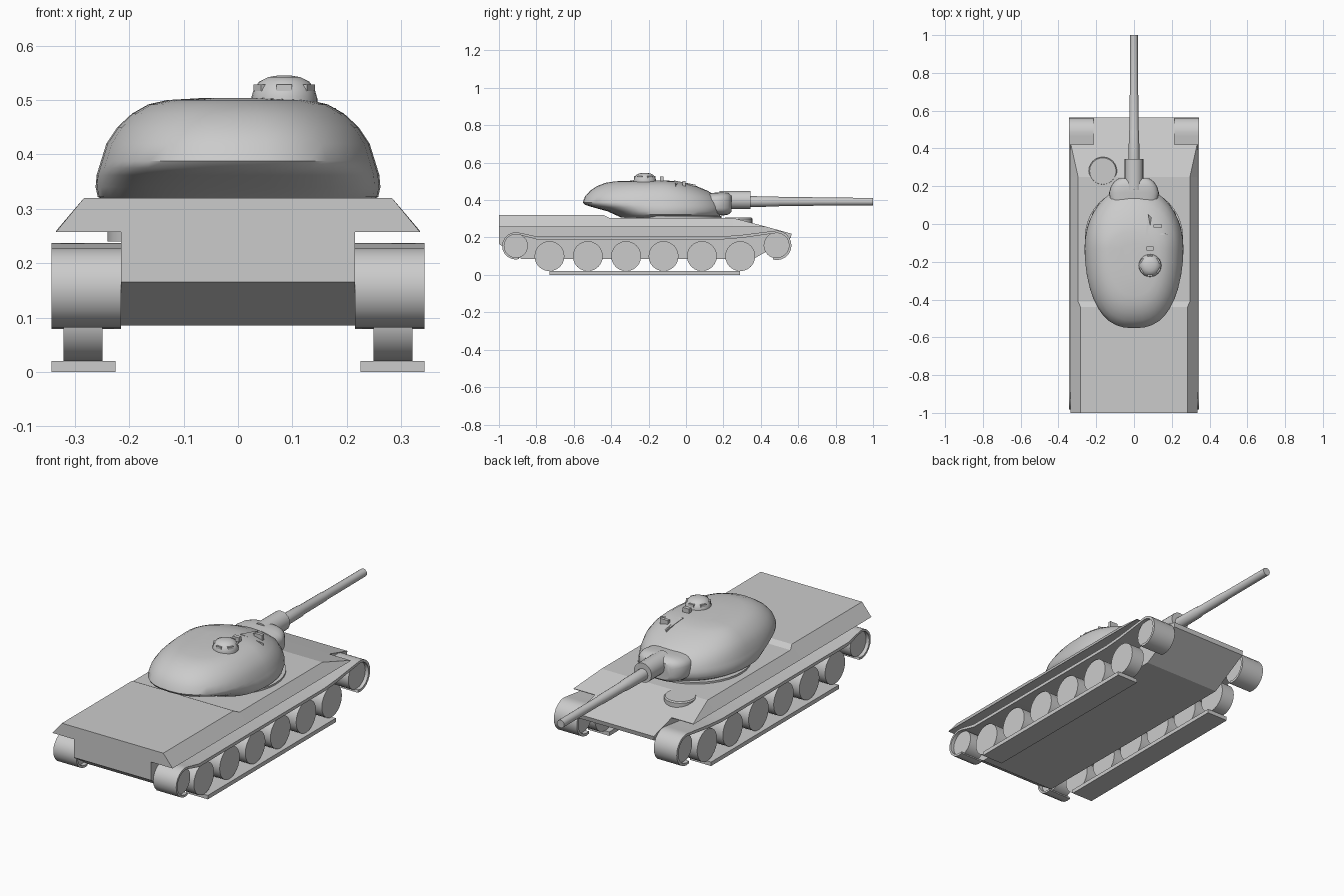
import bpy, bmesh
from math import sin, cos, pi, radians, copysign

if "Cube" in bpy.data.objects:
    bpy.data.objects.remove(bpy.data.objects["Cube"])


def finish(name, bm, smooth=None):
    bmesh.ops.recalc_face_normals(bm, faces=bm.faces)
    me = bpy.data.meshes.new(name)
    bm.to_mesh(me)
    bm.free()
    ob = bpy.data.objects.new(name, me)
    bpy.context.collection.objects.link(ob)
    if smooth:
        bpy.ops.object.select_all(action='DESELECT')
        ob.select_set(True)
        bpy.context.view_layer.objects.active = ob
        bpy.ops.object.shade_smooth_by_angle(angle=radians(smooth))
    return ob


def loft(name, rings, smooth=None):
    """Skin a list of closed rings and cap both ends."""
    bm = bmesh.new()
    vs = [[bm.verts.new(p) for p in r] for r in rings]
    n = len(rings[0])
    for a, b in zip(vs, vs[1:]):
        for i in range(n):
            bm.faces.new((a[i], a[(i + 1) % n], b[(i + 1) % n], b[i]))
    bm.faces.new(vs[0])
    bm.faces.new(vs[-1])
    return finish(name, bm, smooth)


def prism(name, pts, x0, x1, smooth=None):
    """Extrude a (y, z) profile across x."""
    return loft(name, [[(x, y, z) for y, z in pts] for x in (x0, x1)], smooth)


def circle(cy, cz, r, n=24):
    return [(cy + r * cos(2 * pi * i / n), cz + r * sin(2 * pi * i / n)) for i in range(n)]


def arc(cy, cz, r, a0, a1, n=12):
    return [(cy + r * cos(radians(a0 + (a1 - a0) * i / n)),
             cz + r * sin(radians(a0 + (a1 - a0) * i / n))) for i in range(n + 1)]


def turned(name, prof, cx, cy, axis='z', n=24, smooth=35):
    """Round part from (radius, height) pairs along z, or along y with (cx, z)."""
    rings = []
    for r, h in prof:
        c = circle(cx, cy, r, n)
        rings.append([(a, b, h) if axis == 'z' else (a, h, b) for a, b in c])
    return loft(name, rings, smooth)


def power(v, e):
    return copysign(abs(v) ** e, v)


# Lower hull and sloped sponson deck
prism("lower_hull", [(-1, .262), (-1, .165), (-.88, .085), (.36, .085), (.56, .198),
                     (.565, .22), (.42, .26)], -.215, .215)
deck = [(-1, .32, .283), (-.44, .32, .283), (-.41, .305, .296), (.25, .305, .296), (.42, .26, .334)]
loft("upper_hull", [[(-.335, y, .257), (-w, y, z), (w, y, z), (.335, y, .257)] for y, z, w in deck])

# Running gear, both sides
wheel_y = [-.73, -.525, -.32, -.12, .085, .29]
for s, side in ((-1, "left"), (1, "right")):
    for i, y in enumerate(wheel_y):
        prism(f"road_wheel_{side}_{i + 1}", circle(y, .1, .08), s * .249, s * .321, 30)
    prism(f"sprocket_{side}", circle(-.91, .155, .065), s * .235, s * .325, 30)
    prism(f"idler_{side}", circle(.485, .158, .07), s * .235, s * .325, 30)
    # upper track: wraps the end wheels and sags along the top run
    outer = (arc(-.91, .155, .073, 285, 75) + [(-.8, .206), (.2, .206), (.3, .214)]
             + arc(.485, .158, .079, 105, -105))
    inner = (arc(-.91, .155, .062, 285, 75) + [(-.8, .19), (.2, .19), (.3, .198)]
             + arc(.485, .158, .066, 105, -105))
    bm = bmesh.new()
    grid = [[bm.verts.new((s * x, *p)) for p in path]
            for x, path in ((.215, outer), (.343, outer), (.343, inner), (.215, inner))]
    for k in range(4):
        a, b = grid[k], grid[(k + 1) % 4]
        for i in range(len(a) - 1):
            bm.faces.new((a[i], a[i + 1], b[i + 1], b[i]))
    for e in (0, -1):
        bm.faces.new([g[e] for g in grid])
    finish(f"upper_track_{side}", bm, 30)
    # flat ground run
    prism(f"ground_track_{side}", [(-.73, 0), (.29, 0), (.29, .02), (-.73, .02)], s * .225, s * .343)

# Driver hatch and turret ring
turned("driver_hatch", [(.075, .24), (.075, .3), (.07, .306)], -.165, .28)
turned("turret_ring", [(.26, .29), (.26, .314)], 0, -.07, n=40)

# Cast turret: stacked egg-shaped outlines (z, rear y, front y, half width)
levels = [(.308, -.35, .17, .235), (.322, -.38, .19, .258), (.34, -.42, .2, .262), (.362, -.5, .2, .26),
          (.375, -.54, .195, .256), (.388, -.552, .19, .252), (.42, -.54, .165, .242),
          (.45, -.512, .115, .222), (.475, -.475, .055, .195), (.492, -.43, .0, .165),
          (.5, -.38, -.04, .13), (.504, -.28, -.1, .06)]
rings = []
for z, yr, yf, w in levels:
    ring = []
    for i in range(40):
        c, t = cos(2 * pi * i / 40), sin(2 * pi * i / 40)
        e, d = (.98, yf + .13) if t > 0 else (.82, -.13 - yr)
        ring.append((w * power(c, e), -.13 + d * power(t, e), z))
    rings.append(ring)
loft("turret", rings, 40)

# Mantlet: rounded block lofted forward (y, half width, half height)
rings = []
for y, w, h in [(.1, .12, .055), (.165, .132, .06), (.2, .122, .062), (.225, .105, .058), (.242, .08, .045)]:
    rings.append([(w * power(cos(2 * pi * i / 32), .6), y, .38 + h * power(sin(2 * pi * i / 32), .6))
                  for i in range(32)])
loft("mantlet", rings, 40)

# Gun with sleeve and stepped tapering barrel
turned("gun_sleeve", [(.049, .18), (.049, .345)], 0, .4, 'y', 20)
turned("gun_barrel", [(.029, .33), (.027, .49), (.024, .5), (.023, .68), (.021, .69), (.02, 1)],
       0, .392, 'y', 16)

# Commander cupola with periscopes around it
turned("cupola", [(.06, .485), (.06, .506), (.056, .52), (.046, .534), (.03, .542), (.012, .545)],
       .085, -.22)


def box(name, x, y, z, sx, sy, sz, rot=0):
    pts = []
    for h in (-sz / 2, sz / 2):
        pts.append([(x + a * cos(rot) - b * sin(rot), y + a * sin(rot) + b * cos(rot), z + h)
                    for a, b in ((-sx / 2, -sy / 2), (sx / 2, -sy / 2), (sx / 2, sy / 2), (-sx / 2, sy / 2))])
    return loft(name, pts)


for i in range(6):
    a = pi / 6 + i * pi / 3
    box(f"cupola_periscope_{i + 1}", .085 + .048 * cos(a), -.22 + .048 * sin(a), .523, .018, .028, .012, a)

# Roof fittings: periscopes and hatch wedge on the turret's front slope
box("sight_block", .085, -.13, .508, .035, .02, .034)
box("loader_periscope", .125, -.01, .488, .045, .016, .03)
loft("loader_hatch", [[(.06, -.065, .46), (.185, -.055, .44), (.175, -.04, .44), (.075, .05, .44)],
                      [(.06, -.065, .505), (.18, -.055, .485), (.09, -.035, .492), (.075, .05, .482)]])
